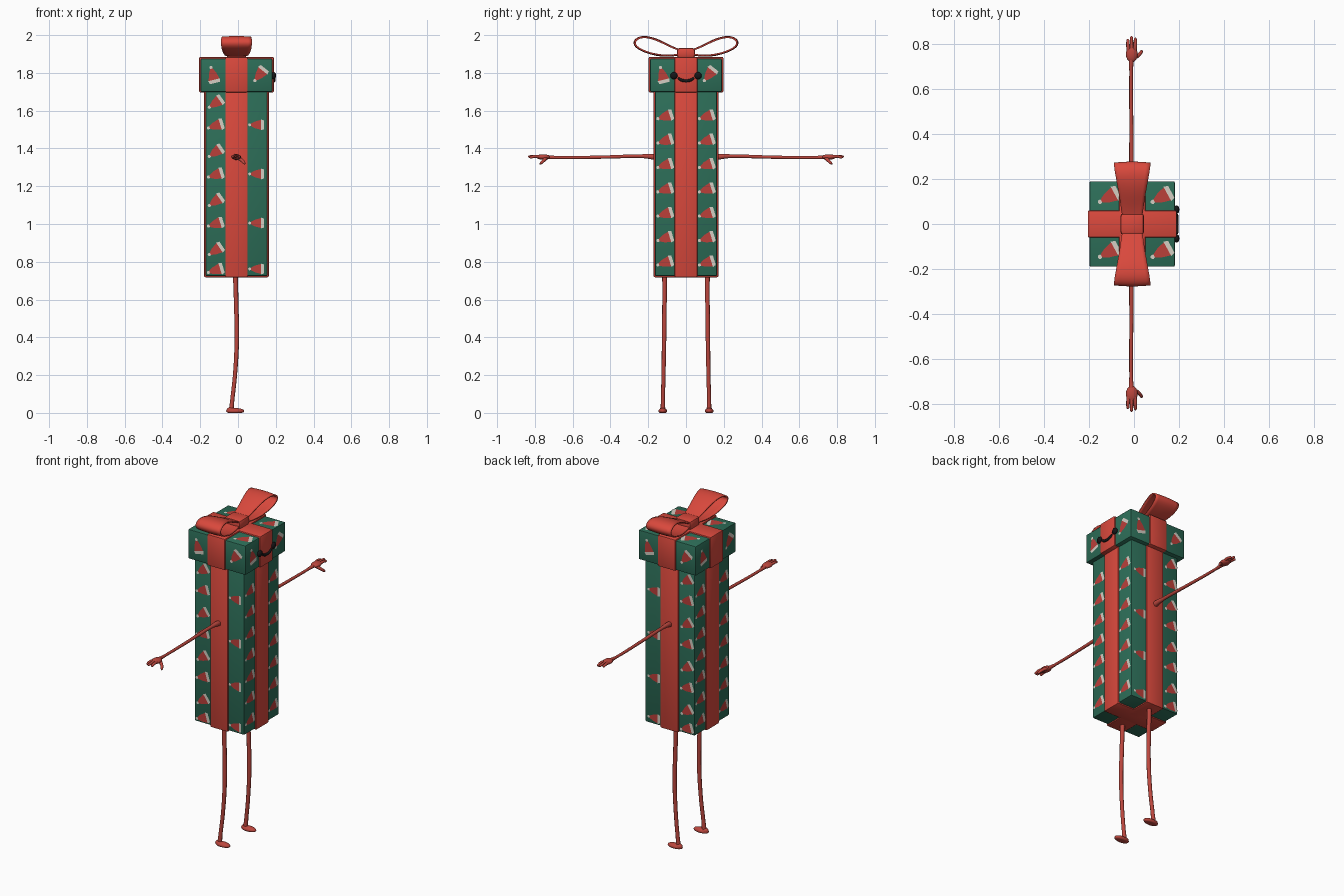
import bpy, bmesh, math
from mathutils import Vector

if "Cube" in bpy.data.objects:
    bpy.data.objects.remove(bpy.data.objects["Cube"])

CX = -0.008  # centre of the box in x


def mat(name, rgb):
    m = bpy.data.materials.new(name)
    m.diffuse_color = (*rgb, 1)
    m.use_nodes = True
    m.node_tree.nodes["Principled BSDF"].inputs["Base Color"].default_value = m.diffuse_color
    return m


GREEN = mat("green paper", (0.026, 0.156, 0.098))
RED = mat("ribbon red", (0.70, 0.066, 0.046))
LIMB = mat("limb red", (0.50, 0.062, 0.047))
HAT = mat("hat red", (0.50, 0.050, 0.042))
WHITE = mat("hat white", (0.66, 0.62, 0.55))
BLACK = mat("face black", (0.008, 0.008, 0.009))


def add(name, bm, *mats):
    me = bpy.data.meshes.new(name)
    bm.to_mesh(me)
    bm.free()
    ob = bpy.data.objects.new(name, me)
    bpy.context.collection.objects.link(ob)
    for m in mats:
        me.materials.append(m)
    return ob


def activate(ob):
    bpy.ops.object.select_all(action='DESELECT')
    ob.select_set(True)
    bpy.context.view_layer.objects.active = ob


def box(name, hx, hy, z0, z1, m, bevel=0.006):
    bm = bmesh.new()
    bmesh.ops.create_cube(bm, size=1)
    for v in bm.verts:
        v.co = (CX + v.co.x * 2 * hx, v.co.y * 2 * hy, z0 + (v.co.z + 0.5) * (z1 - z0))
    bmesh.ops.bevel(bm, geom=bm.edges[:], offset=bevel, segments=2, profile=0.5, affect='EDGES')
    ob = add(name, bm, m)
    activate(ob)
    bpy.ops.object.shade_smooth_by_angle(angle=math.radians(35))
    return ob


def ball(name, c, s, m, floor=None):
    bm = bmesh.new()
    bmesh.ops.create_uvsphere(bm, u_segments=20, v_segments=12, radius=1)
    for v in bm.verts:
        v.co = Vector(c) + Vector(a * b for a, b in zip(v.co, s))
        if floor is not None:
            v.co.z = max(v.co.z, floor)
    ob = add(name, bm, m)
    activate(ob)
    bpy.ops.object.shade_smooth()
    return ob


def tube(name, pts, m):
    """Smooth tube through (x, y, z, radius) points."""
    cu = bpy.data.curves.new(name, 'CURVE')
    cu.dimensions = '3D'
    cu.bevel_depth = 1
    cu.bevel_resolution = 3
    cu.resolution_u = 6
    cu.use_fill_caps = True
    sp = cu.splines.new('BEZIER')
    sp.bezier_points.add(len(pts) - 1)
    for bp, p in zip(sp.bezier_points, pts):
        bp.co = p[:3]
        bp.radius = p[3]
        bp.handle_left_type = bp.handle_right_type = 'AUTO'
    cu.materials.append(m)
    ob = bpy.data.objects.new(name, cu)
    bpy.context.collection.objects.link(ob)
    activate(ob)
    bpy.ops.object.convert(target='MESH')
    ob = bpy.context.view_layer.objects.active
    bpy.ops.object.shade_smooth_by_angle(angle=math.radians(50))
    return ob


# Tall box, lid and the ribbons wrapped around both
box("box_body", 0.164, 0.164, 0.725, 1.72, GREEN)
box("body_ribbon_x", 0.171, 0.06, 0.718, 1.71, RED)
box("body_ribbon_y", 0.059, 0.171, 0.718, 1.71, RED)
box("lid", 0.190, 0.190, 1.70, 1.876, GREEN)
box("lid_ribbon_x", 0.198, 0.06, 1.697, 1.884, RED)
box("lid_ribbon_y", 0.059, 0.198, 1.697, 1.884, RED)

# Printed hats: flat plates on the box, lid sides and lid top
hats = bmesh.new()
Z = Vector((0, 0, 1))


def hat(n, dist, u, v, size, ang):
    n = Vector(n)
    U, V = (Vector((1, 0, 0)), Vector((0, 1, 0))) if n.z else (Z.cross(n), Z)
    o = Vector((CX, 0, 0)) + n * dist
    ca, sa = math.cos(ang), math.sin(ang)

    def poly(pts, idx):
        vs = [hats.verts.new(o + U * (u + size * (a * ca - b * sa)) + V * (v + size * (a * sa + b * ca)))
              for a, b in pts]
        hats.faces.new(vs).material_index = idx

    poly([(-.3, -.33), (.1, -.22), (.36, -.08), (.36, .08), (.1, .22), (-.3, .33)], 0)
    poly([(-.5, -.3), (-.3, -.36), (-.3, .36), (-.5, .3)], 1)
    poly([(.44 + .1 * math.cos(t * math.pi / 4), .1 * math.sin(t * math.pi / 4)) for t in range(8)], 1)


for n in ((1, 0, 0), (-1, 0, 0)):
    for i in range(8):
        for u in (-0.112, 0.108):
            z = 0.795 + 0.129 * i
            if z < 1.67:
                hat(n, 0.1655, u, z, 0.088, math.pi + 0.3)
for n, s in (((0, -1, 0), 1), ((0, 1, 0), -1)):
    for i in range(4):
        z = 0.86 + 0.26 * i
        hat(n, 0.1655, -0.112 * s, z, 0.088, math.pi + 0.6)
        hat(n, 0.1655, -0.112 * s, z - 0.105 if i == 0 else z - 0.12, 0.088, math.pi + 0.3)
        hat(n, 0.1655, 0.105 * s, z - 0.115 if i else 0.762, 0.08, math.pi)
for n in ((1, 0, 0), (-1, 0, 0), (0, -1, 0), (0, 1, 0)):
    hat(n, 0.1915, -0.125, 1.79, 0.09, math.pi / 2 + 0.25)
    hat(n, 0.1915, 0.122, 1.79, 0.09, math.pi + 0.9)
for u in (-0.105, 0.13):
    for v in (-0.125, 0.12):
        hat((0, 0, 1), 1.8775, u, v, 0.10, math.pi + 0.5)
add("printed_hats", hats, HAT, WHITE)

# Bow: one loop profile (y, z, half width), repeated on both sides
LOOP = [(.02, 1.915, .045), (.08, 1.937, .05), (.14, 1.968, .06), (.20, 1.99, .071),
        (.248, 1.988, .08), (.276, 1.964, .082), (.262, 1.935, .08), (.21, 1.91, .072),
        (.14, 1.893, .06), (.08, 1.892, .05), (.02, 1.9, .045)]
for s, side in ((1, "left"), (-1, "right")):
    bm = bmesh.new()
    rows = []
    for y, z, w in LOOP:
        out = (Vector((0, y, z)) - Vector((0, 0.16, 1.94))).normalized() * 0.007
        row = []
        for k in (-1, 0, 1):
            p = Vector((CX + k * w, y, z)) + out * (1 - abs(k))
            row.append(bm.verts.new((p.x, s * p.y, p.z)))
        rows.append(row)
    for a, b in zip(rows, rows[1:]):
        for k in (0, 1):
            bm.faces.new((a[k], a[k + 1], b[k + 1], b[k]))
    bmesh.ops.recalc_face_normals(bm, faces=bm.faces[:])
    ob = add("bow_loop_" + side, bm, RED)
    sub = ob.modifiers.new("smooth", 'SUBSURF')
    sub.levels = sub.render_levels = 2
    sol = ob.modifiers.new("thickness", 'SOLIDIFY')
    sol.thickness = 0.008
    sol.offset = 0
    activate(ob)
    bpy.ops.object.shade_smooth()
box("bow_knot", 0.053, 0.048, 1.878, 1.932, RED, 0.014)

# Face on the +x side
for s in (1, -1):
    ball("eye", (0.19, s * 0.064, 1.785), (0.012, 0.019, 0.019), BLACK)
tube("smile", [(0.191, -0.042, 1.773, 0.006), (0.191, -0.024, 1.762, 0.008), (0.191, 0, 1.758, 0.008),
               (0.191, 0.024, 1.762, 0.008), (0.191, 0.042, 1.773, 0.006)], BLACK)

# Thin arms with hands, legs with feet, on both sides
for s, side in ((1, "left"), (-1, "right")):
    tube("arm_" + side, [(-.01, s * .15, 1.35, .016), (-.01, s * .185, 1.357, .015),
                         (-.011, s * .24, 1.359, .010), (-.012, s * .45, 1.354, .009),
                         (-.013, s * .68, 1.352, .008), (-.012, s * .74, 1.354, .012)], LIMB)
    ball("palm_" + side, (-.010, s * .757, 1.355), (.026, .037, .014), LIMB)
    for i, (x, tip, z) in enumerate([(-.027, .825, 1.354), (-.011, .837, 1.357), (.006, .830, 1.353)]):
        tube(f"finger_{side}_{i}", [(x * .8 - .002, s * .765, 1.356, .009), (x, s * .80, 1.358, .008),
                                    (x, s * (tip - .006), z, .007), (x, s * tip, z, .002)], LIMB)
    tube("thumb_" + side, [(-.002, s * .74, 1.352, .010), (.020, s * .752, 1.337, .009),
                           (.033, s * .768, 1.322, .007), (.036, s * .775, 1.317, .002)], LIMB)
    tube("leg_" + side, [(-.014, s * .113, .74, .013), (-.009, s * .114, .56, .012),
                         (-.006, s * .116, .40, .012), (-.016, s * .119, .20, .011),
                         (-.030, s * .122, .07, .011), (-.036, s * .122, .012, .013)], LIMB)
    ball("foot_" + side, (-.015, s * .123, .010), (.048, .023, .016), LIMB, 0)
    ball("heel_" + side, (-.038, s * .123, .014), (.023, .018, .016), LIMB, 0)
